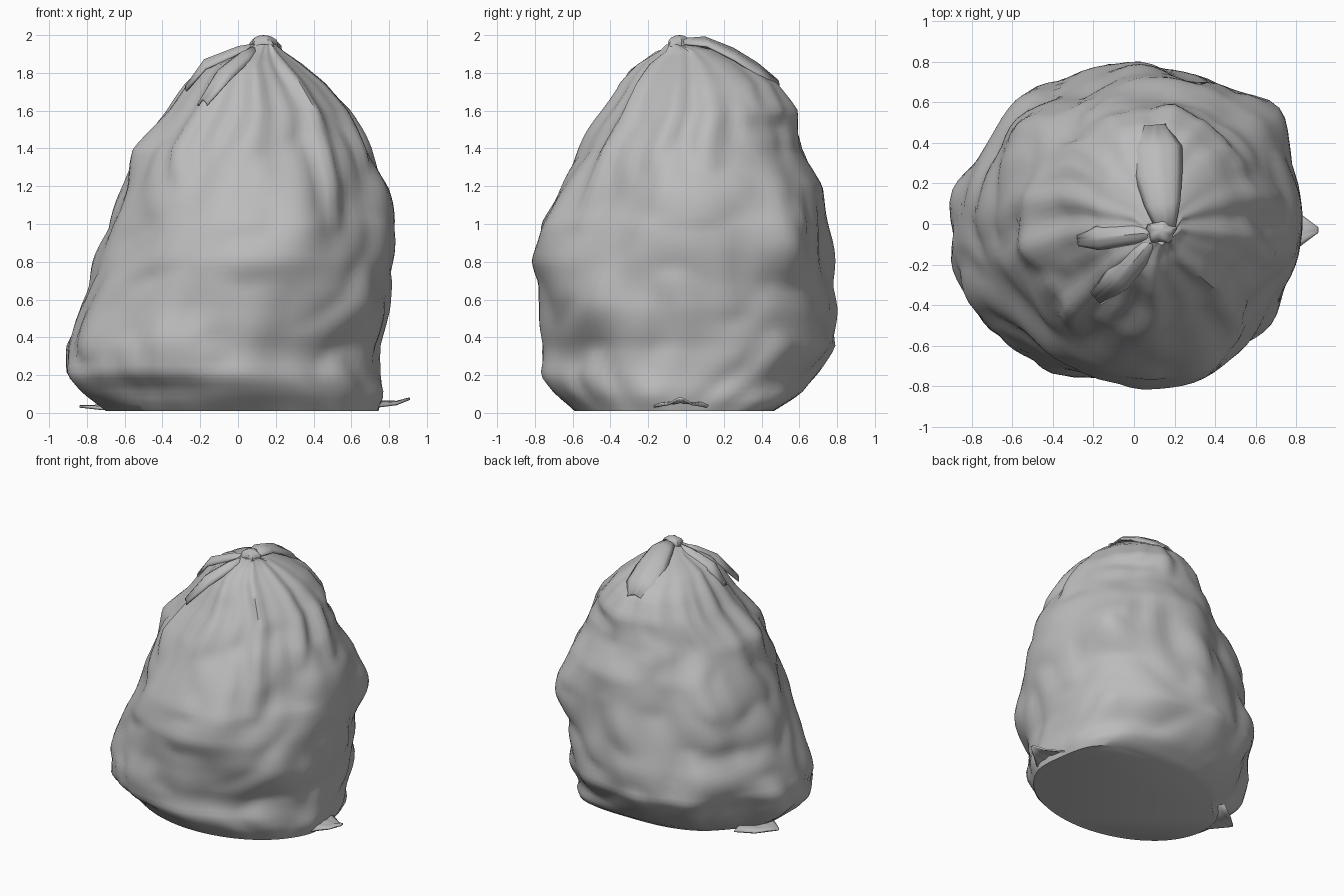
import bpy, bmesh, math
from mathutils import Vector, noise

old = bpy.data.objects.get("Cube")
if old:
    bpy.data.objects.remove(old)

plastic = bpy.data.materials.new("grey_plastic")
plastic.use_nodes = True
GREY = (0.5, 0.5, 0.5, 1)
plastic.diffuse_color = GREY
plastic.node_tree.nodes["Principled BSDF"].inputs["Base Color"].default_value = GREY


def finish(name, bm, angle=40):
    bmesh.ops.recalc_face_normals(bm, faces=bm.faces)
    mesh = bpy.data.meshes.new(name)
    bm.to_mesh(mesh)
    bm.free()
    ob = bpy.data.objects.new(name, mesh)
    bpy.context.collection.objects.link(ob)
    mesh.materials.append(plastic)
    bpy.ops.object.select_all(action='DESELECT')
    ob.select_set(True)
    bpy.context.view_layer.objects.active = ob
    bpy.ops.object.shade_smooth_by_angle(angle=math.radians(angle))
    return ob


# Bag outline: height, left and right reach, front and back reach
OUTLINE = [
    (0.01, -.70, .74, -.59, .46), (0.10, -.82, .76, -.69, .60),
    (0.20, -.90, .75, -.77, .69), (0.35, -.90, .75, -.76, .79),
    (0.55, -.84, .80, -.76, .80), (0.80, -.76, .82, -.80, .78),
    (1.00, -.69, .84, -.76, .76), (1.20, -.60, .78, -.65, .73),
    (1.40, -.54, .69, -.54, .62), (1.60, -.37, .58, -.41, .58),
    (1.75, -.26, .45, -.32, .48), (1.85, -.16, .33, -.23, .33),
    (1.92, .01, .23, -.12, .16), (1.95, .07, .20, -.10, .03)]

# Lumps and dents: direction in degrees, height, spread, rise, depth
LUMPS = [
    (218, .36, 18, .14, .03), (250, .36, 12, .12, .04), (238, .13, 24, .06, -.04),
    (217, .88, 18, .2, -.07), (300, .27, 20, .12, -.05), (318, .58, 16, .14, .04),
    (350, .13, 10, .10, .02), (285, .8, 20, .25, .02), (322, 1.05, 18, .22, -.08),
    (42, .93, 13, .22, .09), (38, .28, 20, .22, .06), (50, .03, 22, .10, .09),
    (22, .78, 4, .2, -.02), (72, .9, 8, .35, -.03), (50, 1.52, 22, .05, -.03),
    (115, .85, 14, .5, -.06), (145, .22, 18, .20, -.10), (148, .68, 14, .08, -.04),
    (143, 1.0, 13, .18, .05), (140, 1.4, 16, .12, -.04), (112, 1.4, 14, .10, .03),
    (185, .85, 6, .3, -.02)]


def smooth(t):
    t = min(1, max(0, t))
    return t * t * (3 - 2 * t)


def reach(z):
    for a, b in zip(OUTLINE, OUTLINE[1:]):
        if z <= b[0]:
            t = (z - a[0]) / (b[0] - a[0])
            return [p + (q - p) * t for p, q in zip(a[1:], b[1:])]
    return OUTLINE[-1][1:]


def bag_point(deg, z):
    x0, x1, y0, y1 = reach(z)
    a = math.radians(deg)
    c, s = math.cos(a), math.sin(a)
    rx, ry = (x1 - x0) / 2, (y1 - y0) / 2
    push = 0
    for d, h, w, e, depth in LUMPS:
        turn = (deg - d + 180) % 360 - 180
        push += depth * math.exp(-(turn / w) ** 2 - ((z - h) / e) ** 2)
    # Loose crumples fade out near the knot and the base
    spot = Vector((c * 2.8, s * 2.8, z * 3))
    fade = smooth((1.95 - z) / .5) * smooth(z / .12)
    push += .028 * (abs(noise.noise(spot)) * 2 - .4) * fade
    # Pleats gather toward the knot, mostly on the front
    wave = math.sin(11 * a + 1.5 * math.sin(2 * a)) + .5 * math.sin(19 * a)
    front = .25 + .75 * smooth(.5 - s)
    push += .05 * front * min(rx, ry) * wave * smooth((z - .9) / .9)
    k = 1 + push / min(rx, ry)
    return Vector(((x0 + x1) / 2 + rx * c * k, (y0 + y1) / 2 + ry * s * k, z))


# Bag body, with a flat base and closed neck
SIDES, RINGS = 96, 56
bm = bmesh.new()
rings = []
for j in range(RINGS + 1):
    z = .01 + 1.94 * j / RINGS
    rings.append([bm.verts.new(bag_point(360 * i / SIDES, z)) for i in range(SIDES)])
for low, high in zip(rings, rings[1:]):
    for i in range(SIDES):
        n = (i + 1) % SIDES
        bm.faces.new((low[i], low[n], high[n], high[i]))
bm.faces.new(rings[0])
bm.faces.new(rings[-1])
finish("bag_body", bm)

# Twisted knot
bm = bmesh.new()
bmesh.ops.create_uvsphere(bm, u_segments=18, v_segments=9, radius=1)
for v in bm.verts:
    a = math.atan2(v.co.y, v.co.x)
    r = 1 + .15 * math.sin(5 * a + 2 * v.co.z)
    v.co = (.135 + .07 * v.co.x * r, -.035 + .06 * v.co.y * r, 1.95 + .05 * v.co.z)
finish("knot", bm)


# Loose folded plastic: a sheet swept along a path, with width and arch
def fold(name, path, widths, arch):
    bm = bmesh.new()
    rows = []
    for i, p in enumerate(path):
        p = Vector(p)
        along = Vector(path[min(i + 1, len(path) - 1)]) - Vector(path[max(i - 1, 0)])
        side = along.cross((0, 0, 1)).normalized()
        row = []
        for k in range(9):
            t = k / 4 - 1
            drop = arch * t * t + .012 * math.cos(k * 2.4)
            row.append(bm.verts.new(p + side * t * widths[i] - Vector((0, 0, drop * widths[i] * 3))))
        rows.append(row)
    for a, b in zip(rows, rows[1:]):
        for k in range(8):
            bm.faces.new((a[k], a[k + 1], b[k + 1], b[k]))
    ob = finish(name, bm)
    thick = ob.modifiers.new("thickness", 'SOLIDIFY')
    thick.thickness = .012


fold("back_flap", [(.16, -.05, 1.98), (.14, .1, 1.99), (.12, .25, 1.93), (.11, .38, 1.85), (.1, .49, 1.76)],
     [.04, .09, .12, .13, .06], .16)
fold("side_fold", [(.12, -.04, 1.96), (0, -.05, 1.94), (-.18, -.07, 1.87), (-.28, -.08, 1.73)],
     [.03, .05, .06, .03], .25)
fold("front_fold", [(.1, -.06, 1.95), (.02, -.16, 1.91), (-.08, -.27, 1.83), (-.19, -.37, 1.66)],
     [.03, .06, .07, .04], .25)

# Flattened corners poking out along the ground
fold("left_corner", [(.62, -.03, .10), (.74, -.03, .05), (.84, -.03, .05), (.91, -.03, .07)],
     [.2, .14, .06, .01], .04)
fold("right_corner", [(-.6, .07, .06), (-.72, .07, .04), (-.84, .07, .04)], [.2, .12, .01], .03)
